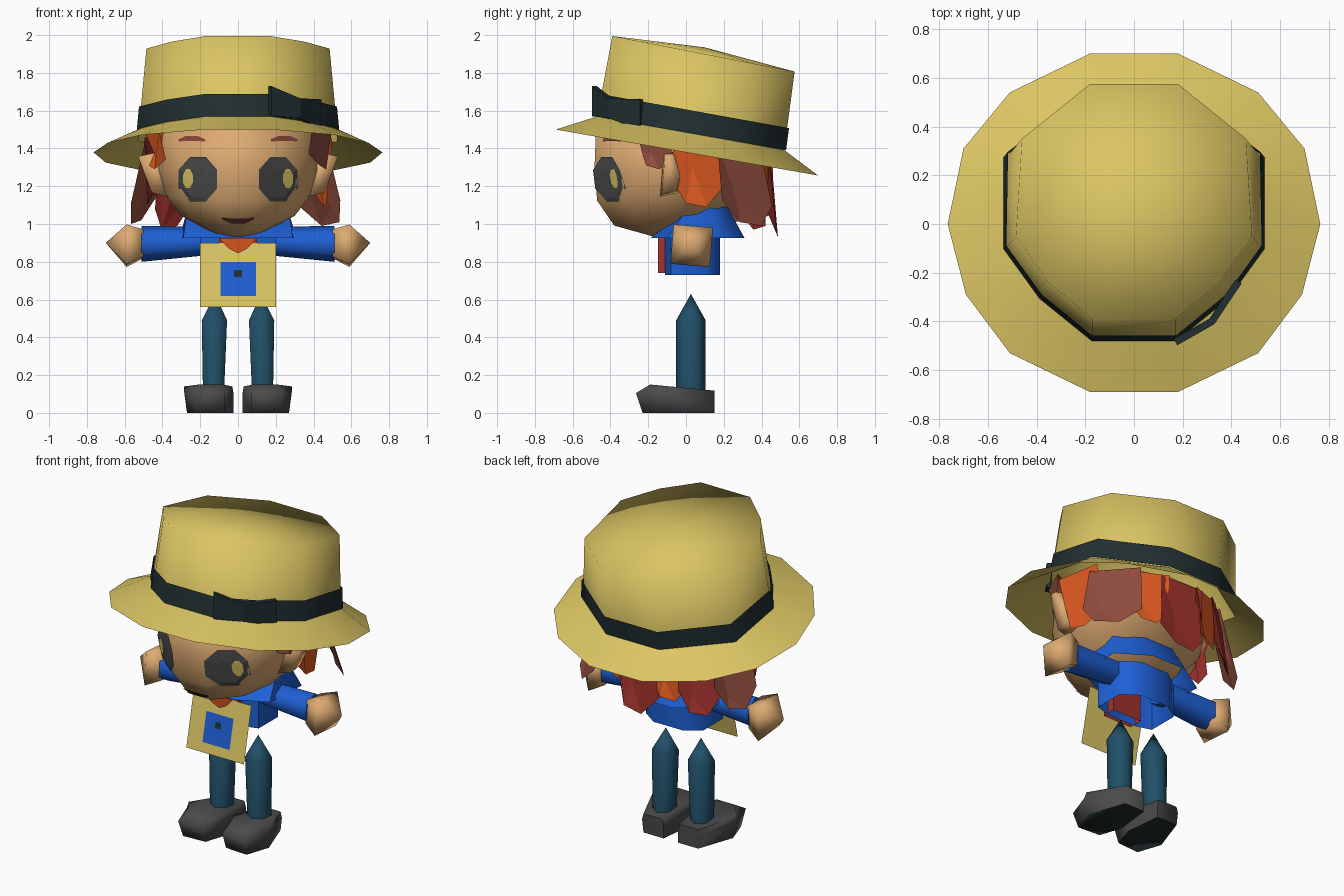
import bpy, bmesh, math
from mathutils import Vector
from mathutils.bvhtree import BVHTree

if "Cube" in bpy.data.objects:
    bpy.data.objects.remove(bpy.data.objects["Cube"])


def mat(name, r, g, b):
    m = bpy.data.materials.new(name)
    m.diffuse_color = (r, g, b, 1)
    m.use_nodes = True
    m.node_tree.nodes["Principled BSDF"].inputs["Base Color"].default_value = m.diffuse_color
    return m


STRAW = mat("straw", .71, .56, .125)
BLACK = mat("ribbon_black", .015, .028, .030)
BLUE = mat("coat_blue", .013, .115, .66)
SKIN = mat("skin", .72, .40, .165)
ORANGE = mat("hair_orange", .74, .10, .015)
BROWN = mat("hair_brown", .29, .075, .05)
RED = mat("hair_red", .36, .032, .027)
TEAL = mat("trouser_teal", .015, .08, .14)
GREY = mat("charcoal_grey", .07, .07, .07)
MOUTH = mat("mouth_brown", .07, .02, .015)


def make(name, verts, faces, material, smooth=None):
    me = bpy.data.meshes.new(name)
    me.from_pydata([tuple(v) for v in verts], [], faces)
    bm = bmesh.new()
    bm.from_mesh(me)
    bmesh.ops.recalc_face_normals(bm, faces=bm.faces)
    bm.to_mesh(me)
    bm.free()
    me.materials.append(material)
    ob = bpy.data.objects.new(name, me)
    bpy.context.collection.objects.link(ob)
    if smooth:
        bpy.ops.object.select_all(action='DESELECT')
        ob.select_set(True)
        bpy.context.view_layer.objects.active = ob
        bpy.ops.object.shade_smooth_by_angle(angle=math.radians(smooth))
    return ob


def loft(name, rings, material, smooth=None, start=True, end=True, apex=None):
    """Skin rings of equal length; optional caps, or an apex point at the end."""
    n = len(rings[0])
    verts = [p for r in rings for p in r]
    faces = [(k * n + i, k * n + (i + 1) % n, (k + 1) * n + (i + 1) % n, (k + 1) * n + i)
             for k in range(len(rings) - 1) for i in range(n)]
    last = (len(rings) - 1) * n
    if start:
        faces.append(tuple(range(n)))
    if apex:
        verts.append(apex)
        faces += [(last + i, last + (i + 1) % n, len(verts) - 1) for i in range(n)]
    elif end:
        faces.append(tuple(range(last, last + n)))
    return make(name, verts, faces, material, smooth)


def mirror_ring(half, zf):
    """Half outline, front to back, mirrored in x; zf gives the height from y."""
    pts = half + [(-x, y) for x, y in reversed(half)]
    return [Vector((x, y, zf(y))) for x, y in pts]


# Hat: tilted crown, ribbon and wide brim
base_z = lambda y: 1.485 - .18 * y
crown_low = mirror_ring([(.17, -.47), (.38, -.30), (.525, -.10), (.525, .27), (.18, .52)], base_z)
crown_top = mirror_ring([(.17, -.39), (.35, -.24), (.485, -.05), (.46, .35), (.18, .575)],
                        lambda y: 1.995 - .195 * (y + .39))
loft("hat_crown", [crown_low, crown_top], STRAW, 180, start=False, apex=(0, .10, 1.935))


def band_ring(t):
    ring = [a.lerp(b, t) for a, b in zip(crown_low, crown_top)]
    return [Vector((p.x * 1.02, (p.y - .03) * 1.02 + .03, p.z)) for p in ring]


loft("hat_ribbon", [band_ring(.0), band_ring(.28)], BLACK, 180, start=False, end=False)
brim_in = mirror_ring([(.17, -.47), (.38, -.30), (.525, -.10), (.525, .08), (.525, .27),
                       (.35, .40), (.18, .52)], base_z)
brim_out = mirror_ring([(.18, -.69), (.51, -.53), (.69, -.29), (.765, 0), (.70, .31),
                        (.51, .54), (.18, .70)], lambda y: 1.5 - .175 * (y + .69))
loft("hat_brim", [brim_out, brim_in], STRAW, 180, start=False, end=False)

# Ribbon bow
bow = make("hat_bow", [(.17, -.485, 1.57), (.17, -.485, 1.73), (.32, -.40, 1.56), (.32, -.40, 1.665),
                       (.43, -.235, 1.50), (.43, -.235, 1.66)], [(0, 2, 3, 1), (2, 4, 5, 3)], BLACK)
bow.modifiers.new("thickness", 'SOLIDIFY').thickness = .03
bow.modifiers["thickness"].offset = 0

# Head, with the jaw rising toward the back
SHAPE = [(.26, -1), (.76, -.70), (1, -.25), (1, .3), (.7, .8), (.25, 1)]


def head_ring(z, w, front, back, tilt=0):
    half = [(w * x, t * (front if t < 0 else back)) for x, t in SHAPE]
    return mirror_ring(half, lambda y: z - tilt * y)


head = loft("head", [head_ring(.95, .12, .17, .06, -.1), head_ring(1.06, .30, .38, .22, -.18),
                     head_ring(1.17, .39, .47, .36, -.1), head_ring(1.28, .42, .485, .42),
                     head_ring(1.47, .42, .475, .43, .17)], SKIN, 180)
tree = BVHTree.FromPolygons([v.co for v in head.data.vertices],
                            [tuple(p.vertices) for p in head.data.polygons])


# Painted face details, laid onto the head
def face_patch(name, cx, cz, rx, rz, material, lift, bend=0, rows=5, n=8):
    def place(x, z):
        hit = tree.ray_cast(Vector((x, -2, z)), Vector((0, 1, 0)))[0]
        return (x, hit.y - lift, z)
    rings = []
    for k in range(rows, 0, -1):
        ring = []
        for i in range(n):
            a = math.tau * (i + .5) / n
            u = math.cos(a) / math.cos(math.pi / n) * k / rows
            v = math.sin(a) / math.cos(math.pi / n) * k / rows
            ring.append(place(cx + rx * u, cz + rz * v + bend * u * u))
        rings.append(ring)
    loft(name, rings, material, start=False, apex=place(cx, cz))


for side, s in (("right", 1), ("left", -1)):
    face_patch(side + "_eye", s * .212, 1.237, .102, .117, GREY, .008)
    face_patch(side + "_iris", s * .265, 1.24, .026, .05, STRAW, .013)
    face_patch(side + "_eyebrow", s * .245, 1.455, .07, .014, BROWN, .007, bend=-.012)
face_patch("mouth", 0, 1.012, .085, .013, MOUTH, .008, bend=.018)


# Hair locks hanging below the brim: angle, half width, tip height, tip radius, colour
LOCKS = [(-22, 12, 1.29, .49, BROWN), (9, 18, 1.09, .47, ORANGE), (39, 18, .99, .62, BROWN),
         (64, 13, 1.07, .49, ORANGE), (88, 17, .93, .53, RED), (112, 13, 1.04, .52, ORANGE),
         (132, 14, .97, .56, RED), (154, 14, 1.00, .61, BROWN), (176, 15, 1.10, .48, RED),
         (202, 12, 1.29, .49, ORANGE)]
for ang, hw, tip, r, colour in LOCKS:
    def polar(a, rad, z):
        a = math.radians(a)
        return (rad * math.cos(a), rad * .92 * math.sin(a), z)
    top = 1.465 - .175 * .48 * math.sin(math.radians(ang))
    low = tip + (top - tip) * .25
    verts = [polar(ang - hw, .505, top), polar(ang + hw, .505, top),
             polar(ang + hw, r - .03, low), polar(ang + hw * .3, r, tip),
             polar(ang - hw * .5, r, tip + .02), polar(ang - hw, r - .04, low + .03),
             polar(ang, .41, top)]
    make("hair_lock", verts, [(0, 1, 2, 3, 4, 5), (1, 6, 3, 2), (0, 5, 4, 6), (6, 4, 3)], colour)

# Coat body, shoulder cape, shirt front and neckerchief
coat = [(.10, -.11), (.20, -.08), (.20, .11), (.10, .18)]
loft("coat_body", [mirror_ring(coat, lambda y: .73), mirror_ring(coat, lambda y: .95)], BLUE, 60,
     start=False)
loft("shoulder_cape",
     [mirror_ring([(.10, -.19), (.29, -.10), (.31, .19), (.12, .31)], lambda y: .925),
      mirror_ring([(.09, -.12), (.27, .0), (.26, .12), (.10, .22)],
                  lambda y: min(1.09, 1.07 + .8 * y))], BLUE, 60, start=False)
shirt = [(.10, -.148), (.10, -.06)]
loft("shirt_front", [mirror_ring(shirt, lambda y: .74), mirror_ring(shirt, lambda y: .93)], RED,
     start=False)
make("neckerchief", [(-.10, -.195, .925), (.10, -.195, .925), (.05, -.19, .87), (0, -.185, .845),
                     (-.05, -.19, .87)], [(0, 1, 2, 3, 4)], ORANGE)


# Leaning apron sheet with pocket and button
def sheet(name, x0, x1, z0, z1, lift, material):
    pts = [(x0, z0), (x1, z0), (x1, z1), (x0, z1)]
    make(name, [(x, -.152 - .22 * (.90 - z) - lift, z) for x, z in pts], [(0, 1, 2, 3)], material)


sheet("apron", -.20, .20, .56, .90, 0, STRAW)
sheet("apron_pocket", -.093, .095, .62, .80, .006, BLUE)
sheet("pocket_button", -.02, .02, .72, .757, .011, BLACK)

# Paired parts
for side, s in (("right", 1), ("left", -1)):
    # Ear
    def ear(x, k):
        pts = [(-.14, 1.14), (-.04, 1.16), (-.02, 1.25), (-.06, 1.38), (-.12, 1.38)]
        return [(s * (x + (z - 1.25) * .3), -.08 + (y + .08) * k, 1.27 + (z - 1.27) * k)
                for y, z in pts]
    loft(side + "_ear", [ear(.39, 1), ear(.49, .8)], SKIN, 180)

    # Sleeve and hand
    def arm_ring(x, ry, rz, n, turn, z=.895):
        return [(s * x, .03 + ry * math.cos(math.tau * i / n + turn),
                 z + rz * math.sin(math.tau * i / n + turn)) for i in range(n)]
    loft(side + "_sleeve", [arm_ring(.16, .085, .075, 6, .5, .91), arm_ring(.51, .095, .095, 6, .5)],
         BLUE, 70)
    t = math.pi / 4 - .08
    loft(side + "_hand", [arm_ring(.50, .10, .10, 4, t), arm_ring(.59, .148, .148, 4, t, .885)],
         SKIN, 180, apex=(s * .70, .03, .90))

    # Leg with pointed top
    def leg_ring(z, rx, ry, cx):
        return [(s * cx + rx * math.cos(math.tau * i / 6 + math.pi / 6) / .866,
                 .026 + ry * math.sin(math.tau * i / 6 + math.pi / 6), z) for i in range(6)]
    loft(side + "_leg", [leg_ring(.08, .055, .078, .13), leg_ring(.49, .067, .078, .125)],
         TEAL, 80, apex=(s * .122, .026, .63))

    # Shoe with a raised toe and dark sole
    sole = [(.05, .15), (.19, .15), (.27, -.08), (.22, -.23), (.07, -.22), (.025, -.08)]
    mid = [(.05, .15, .08), (.20, .15, .08), (.285, -.10, .11), (.23, -.265, .105),
           (.07, -.255, .105), (.025, -.10, .11)]
    top = [(.06, .15, .118), (.19, .15, .118), (.285, -.08, .14), (.21, -.19, .15),
           (.08, -.19, .15), (.03, -.08, .14)]
    shoe = loft(side + "_shoe", [[(s * x, y, 0) for x, y in sole]] +
                [[(s * x, y, z) for x, y, z in r] for r in (mid, top)], GREY, 80)
    shoe.data.materials.append(BLACK)
    for p in shoe.data.polygons:
        p.material_index = 1 if p.normal.z < -.9 else 0
